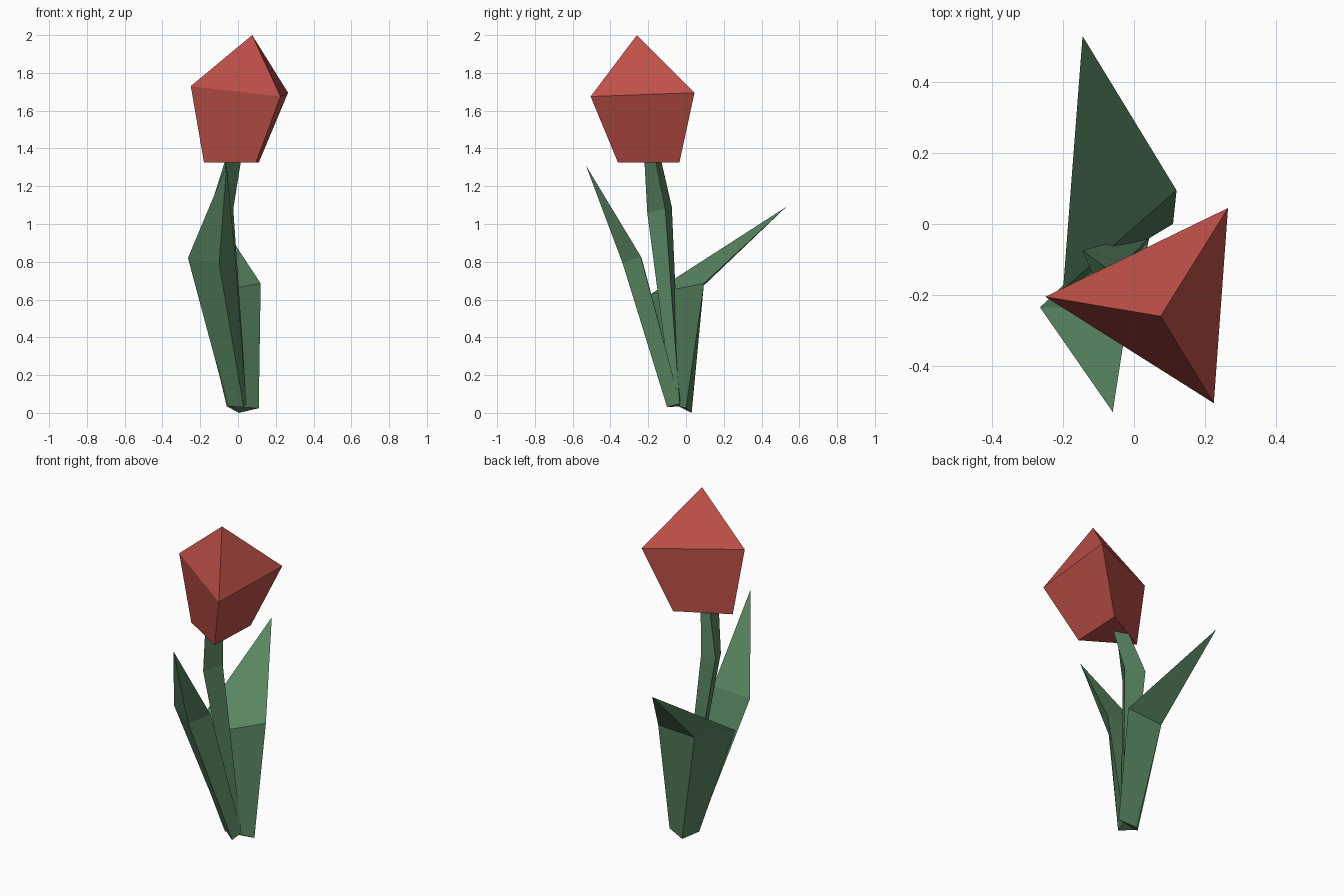
import bpy, bmesh

if "Cube" in bpy.data.objects:
    bpy.data.objects.remove(bpy.data.objects["Cube"])


def material(name, color):
    m = bpy.data.materials.new(name)
    m.diffuse_color = color
    m.use_nodes = True
    m.node_tree.nodes["Principled BSDF"].inputs["Base Color"].default_value = m.diffuse_color
    return m


green = material("leaf_green", (0.10, 0.24, 0.12, 1))
red = material("petal_red", (0.52, 0.08, 0.065, 1))


def loft(name, rings, mat, tip=None):
    """Join three-sided rings into a closed flat-shaded solid, optionally ending in a point."""
    bm = bmesh.new()
    loops = [[bm.verts.new(p) for p in ring] for ring in rings]
    n = len(rings[0])
    bm.faces.new(loops[0])
    for a, b in zip(loops, loops[1:]):
        for i in range(n):
            j = (i + 1) % n
            bm.faces.new((a[i], a[j], b[j], b[i]))
    if tip:
        t = bm.verts.new(tip)
        for i in range(n):
            bm.faces.new((loops[-1][i], loops[-1][(i + 1) % n], t))
    else:
        bm.faces.new(loops[-1])
    bmesh.ops.recalc_face_normals(bm, faces=bm.faces)
    me = bpy.data.meshes.new(name)
    bm.to_mesh(me)
    bm.free()
    me.materials.append(mat)
    ob = bpy.data.objects.new(name, me)
    bpy.context.collection.objects.link(ob)
    return ob


# Flower bud: narrow base, wide middle, pointed top
loft("flower_bud", [
    [(-0.18, -0.19, 1.325), (0.095, -0.36, 1.325), (0.11, -0.035, 1.325)],
    [(-0.25, -0.205, 1.73), (0.225, -0.505, 1.675), (0.265, 0.045, 1.695)],
], red, tip=(0.075, -0.26, 2.0))

# Bent stem, rising from inside the leaves
loft("stem", [
    [(0.01, -0.03, 0.06), (0.045, -0.035, 0.07), (0.03, -0.075, 0.07)],
    [(-0.145, -0.075, 1.09), (-0.025, -0.11, 1.08), (-0.09, -0.205, 1.06)],
    [(-0.07, -0.13, 1.33), (0.015, -0.16, 1.33), (-0.065, -0.22, 1.33)],
], green)

# Leaves: left edge, outer keel, right edge
loft("front_leaf", [
    [(-0.055, -0.035, 0.035), (0.03, -0.10, 0.03), (0.045, -0.03, 0.05)],
    [(-0.265, -0.235, 0.82), (-0.10, -0.335, 0.79), (-0.015, -0.24, 0.83)],
], green, tip=(-0.06, -0.53, 1.31))

loft("back_leaf", [
    [(-0.06, -0.04, 0.035), (0.005, 0.03, 0.0), (0.11, 0.0, 0.025)],
    [(-0.20, -0.185, 0.63), (-0.12, 0.09, 0.67), (0.12, 0.095, 0.685)],
], green, tip=(-0.145, 0.53, 1.09))
